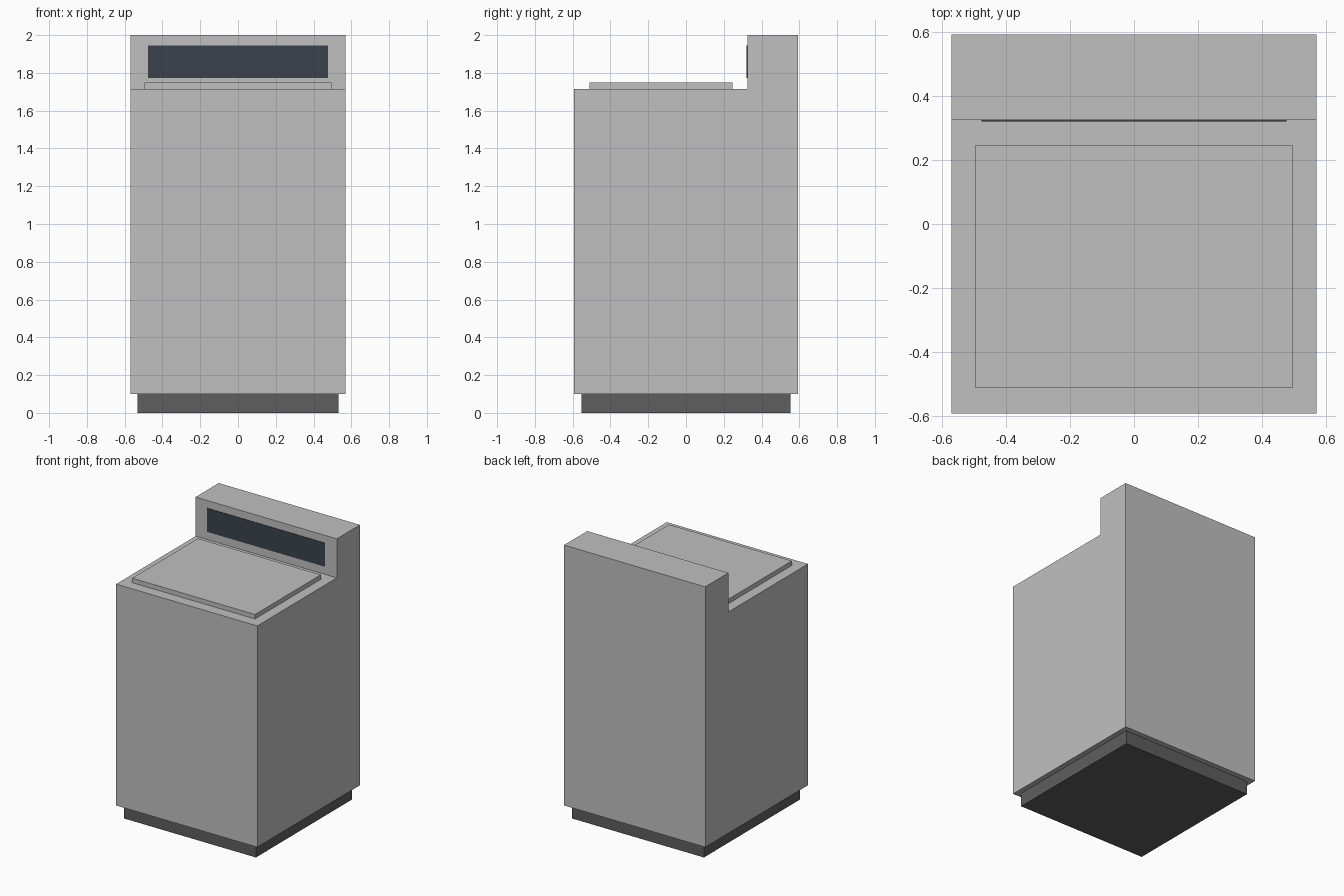
import bpy
import bmesh

old = bpy.data.objects.get("Cube")
if old:
    bpy.data.objects.remove(old, do_unlink=True)


def make_material(name, rgb):
    mat = bpy.data.materials.new(name)
    mat.use_nodes = True
    mat.diffuse_color = (*rgb, 1)
    bsdf = next(n for n in mat.node_tree.nodes if n.type == 'BSDF_PRINCIPLED')
    bsdf.inputs["Base Color"].default_value = (*rgb, 1)
    return mat


def extrude_profile(name, profile, half_width, mat):
    """Extrude a (y, z) side profile evenly across x."""
    bm = bmesh.new()
    face = bm.faces.new([bm.verts.new((-half_width, y, z)) for y, z in profile])
    side = bmesh.ops.extrude_face_region(bm, geom=[face])["geom"]
    verts = [v for v in side if isinstance(v, bmesh.types.BMVert)]
    bmesh.ops.translate(bm, verts=verts, vec=(2 * half_width, 0, 0))
    bmesh.ops.recalc_face_normals(bm, faces=bm.faces)
    mesh = bpy.data.meshes.new(name)
    bm.to_mesh(mesh)
    bm.free()
    mesh.materials.append(mat)
    obj = bpy.data.objects.new(name, mesh)
    bpy.context.collection.objects.link(obj)
    return obj


def box(name, half_width, y0, y1, z0, z1, mat):
    return extrude_profile(name, [(y0, z0), (y1, z0), (y1, z1), (y0, z1)], half_width, mat)


enamel = make_material("light grey enamel", (0.52, 0.53, 0.52))
plinth_grey = make_material("dark grey plinth", (0.112, 0.112, 0.112))
panel_blue = make_material("dark slate panel", (0.045, 0.054, 0.073))

# Cabinet with the raised console at the back
cabinet_profile = [(-0.592, 0.1), (0.592, 0.1), (0.592, 2.0),
                   (0.325, 2.0), (0.325, 1.715), (-0.592, 1.715)]
extrude_profile("cabinet", cabinet_profile, 0.57, enamel)

# Recessed plinth, top lid and control panel plate
box("plinth", 0.532, -0.553, 0.553, 0, 0.1, plinth_grey)
box("lid", 0.496, -0.512, 0.247, 1.715, 1.748, enamel)
box("control_panel", 0.476, 0.321, 0.325, 1.773, 1.945, panel_blue)
